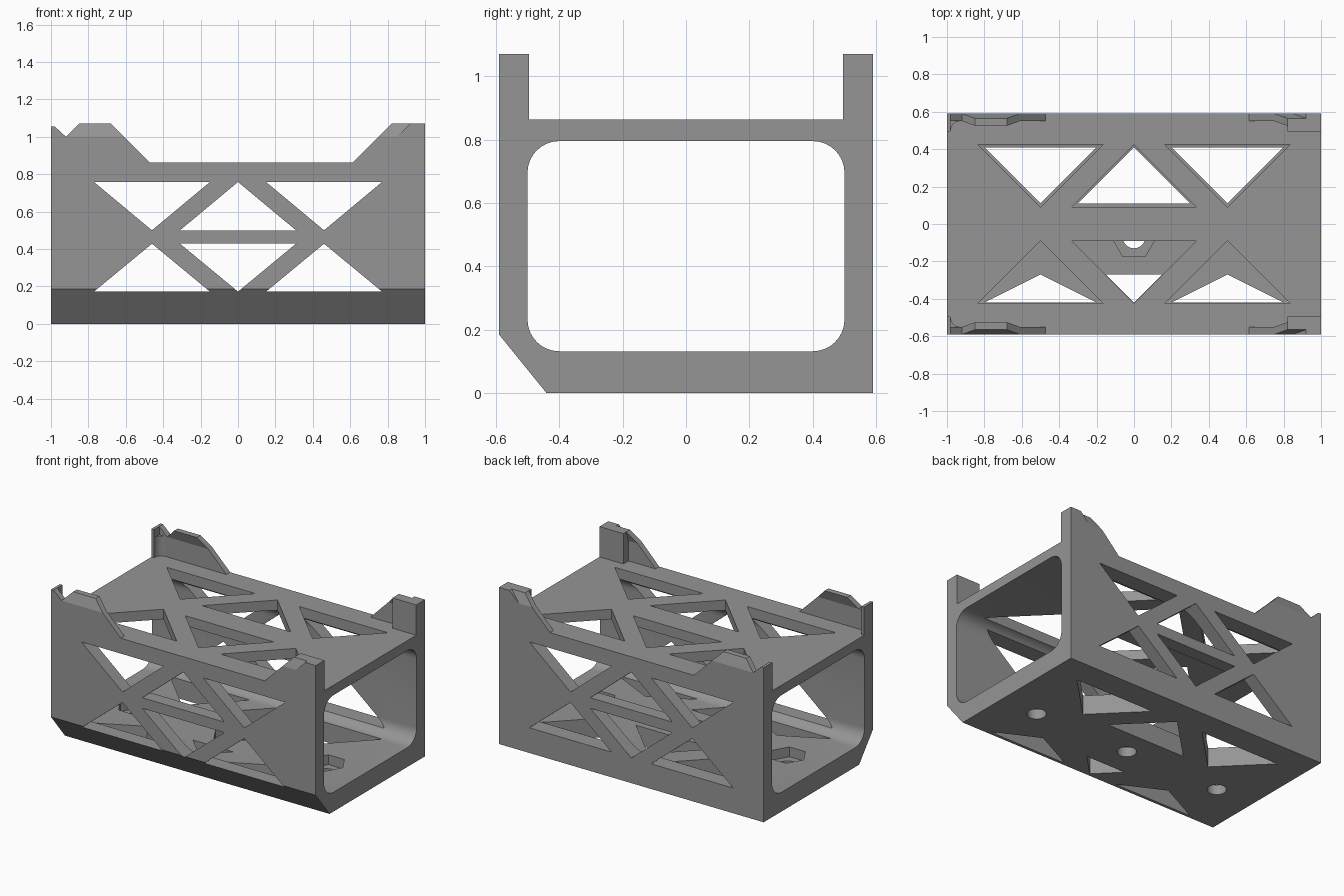
import bpy, bmesh, math
from mathutils import Vector

if "Cube" in bpy.data.objects:
    bpy.data.objects.remove(bpy.data.objects["Cube"])

grey = bpy.data.materials.new("grey plastic")
grey.diffuse_color = (0.3, 0.3, 0.3, 1)
grey.use_nodes = True
grey.node_tree.nodes["Principled BSDF"].inputs["Base Color"].default_value = grey.diffuse_color


def add_prism(bm, pts, axis, lo, hi):
    """Extrude a 2D outline along an axis: x -> (y,z), y -> (x,z), z -> (x,y)."""
    place = {'x': lambda a, b, c: (c, a, b),
             'y': lambda a, b, c: (a, c, b),
             'z': lambda a, b, c: (a, b, c)}[axis]
    rings = [[bm.verts.new(place(a, b, c)) for a, b in pts] for c in (lo, hi)]
    add_loft(bm, *rings)


def add_loft(bm, low, high):
    n = len(low)
    bm.faces.new(low[::-1])
    bm.faces.new(high)
    for i in range(n):
        j = (i + 1) % n
        bm.faces.new((low[i], low[j], high[j], high[i]))


def finish(bm, name):
    bmesh.ops.recalc_face_normals(bm, faces=bm.faces[:])
    mesh = bpy.data.meshes.new(name)
    bm.to_mesh(mesh)
    bm.free()
    mesh.materials.append(grey)
    ob = bpy.data.objects.new(name, mesh)
    bpy.context.collection.objects.link(ob)
    return ob


def activate(ob):
    bpy.ops.object.select_all(action='DESELECT')
    ob.select_set(True)
    bpy.context.view_layer.objects.active = ob


def cut(ob, bm):
    cutter = finish(bm, "cutter")
    cutter.hide_render = True
    activate(ob)
    mod = ob.modifiers.new("cut", 'BOOLEAN')
    mod.operation, mod.solver, mod.object = 'DIFFERENCE', 'EXACT', cutter
    bpy.ops.object.modifier_apply(modifier=mod.name)
    bpy.data.objects.remove(cutter)


def ngon(x, y, r, n):
    return [(x + r * math.cos(math.tau * i / n), y + r * math.sin(math.tau * i / n))
            for i in range(n)]


def tri(cx, half, base, tip):
    return [(cx - half, base), (cx + half, base), (cx, tip)]


# Box tube with one chamfered lower edge
bm = bmesh.new()
add_prism(bm, [(-.59, .185), (-.44, 0), (.59, 0), (.59, .863), (-.59, .863)], 'x', -1, 1)
body = finish(bm, "truss_body")

# Rounded opening along the length
bm = bmesh.new()
r, opening = .1, []
for k, (cy, cz) in enumerate([(.4, .695), (-.4, .695), (-.4, .232), (.4, .232)]):
    for i in range(9):
        a = math.pi / 2 * (k + i / 8)
        opening.append((cy + r * math.cos(a), cz + r * math.sin(a)))
add_prism(bm, opening, 'x', -1.2, 1.2)
cut(body, bm)

# Triangular windows
bm = bmesh.new()
for s in (-1, 1):
    # Side walls
    y0, y1 = sorted((s * .43, s * .7))
    for cx in (-.46, .46):
        add_prism(bm, tri(cx, .31, .758, .5), 'y', y0, y1)
        add_prism(bm, tri(cx, .31, .172, .428), 'y', y0, y1)
    add_prism(bm, tri(0, .31, .5, .758), 'y', y0, y1)
    add_prism(bm, tri(0, .31, .428, .172), 'y', y0, y1)
    # Roof
    for cx in (-.5, .5):
        add_prism(bm, tri(cx, .335, s * .425, s * .09), 'z', .74, 1)
    add_prism(bm, tri(0, .335, s * .09, s * .425), 'z', .74, 1)
# Floor
for cx in (-.5, .5):
    add_prism(bm, tri(cx, .3, .41, .11), 'z', -.1, .165)
    add_prism(bm, tri(cx, .3, -.42, -.27), 'z', -.1, .165)
add_prism(bm, tri(0, .3, .11, .41), 'z', -.1, .165)
add_prism(bm, tri(0, .15, -.27, -.42), 'z', -.1, .165)
cut(body, bm)

# Nut pockets, then screw holes
for outline, radius, low in ((6, .12, .065), (32, .06, -.1)):
    bm = bmesh.new()
    for x in (-.72, 0, .72):
        add_prism(bm, ngon(x, -.07, radius, outline), 'z', low, .2)
    cut(body, bm)


# Latch ears on the four top corners
def add_lip(bm, s, low_x, high_x):
    rings = []
    for (x0, x1), z, y0, y1 in ((low_x, 1.0, .55, .59), (high_x, 1.07, .525, .565)):
        rings.append([bm.verts.new((x, s * y, z))
                      for x, y in ((x0, y0), (x1, y0), (x1, y1), (x0, y1))])
    add_loft(bm, *rings)


for s, side in ((-1, "front"), (1, "back")):
    def wall(bm, pts, ya, yb):
        add_prism(bm, pts, 'y', *sorted((s * ya, s * yb)))

    # Left ear: thin wall, end flange with fillet, hooked lip
    bm = bmesh.new()
    wall(bm, [(-1, .863), (-.472, .863), (-.61, 1.0), (-.92, 1.0),
              (-.98, 1.055), (-1, 1.055)], .55, .59)
    wall(bm, [(-1, .863), (-.98, .863), (-.98, 1.055), (-1, 1.055)], .495, .55)
    fillet = [(-.98, s * .55)] + [
        (-.93 - .05 * math.sin(a), s * (.50 + .05 * math.cos(a)))
        for a in (math.pi / 2 * i / 6 for i in range(7))]
    add_prism(bm, fillet, 'z', .863, 1.0)
    add_lip(bm, s, (-.92, -.61), (-.85, -.68))
    finish(bm, side + "_left_ear")

    # Right ear: sloped thin wall, solid end block, hooked lip
    bm = bmesh.new()
    wall(bm, [(.615, .863), (.82, .863), (.82, 1.0), (.75, 1.0)], .55, .59)
    wall(bm, [(.82, .863), (1, .863), (1, 1.07), (.92, 1.07),
              (.85, 1.0), (.82, 1.0)], .495, .59)
    wall(bm, [(.82, 1.0), (.85, 1.0), (.92, 1.07), (.82, 1.07)], .495, .55)
    add_lip(bm, s, (.75, .85), (.82, .92))
    finish(bm, side + "_right_ear")

for ob in list(bpy.data.objects):
    activate(ob)
    bpy.ops.object.shade_smooth_by_angle(angle=math.radians(30))
